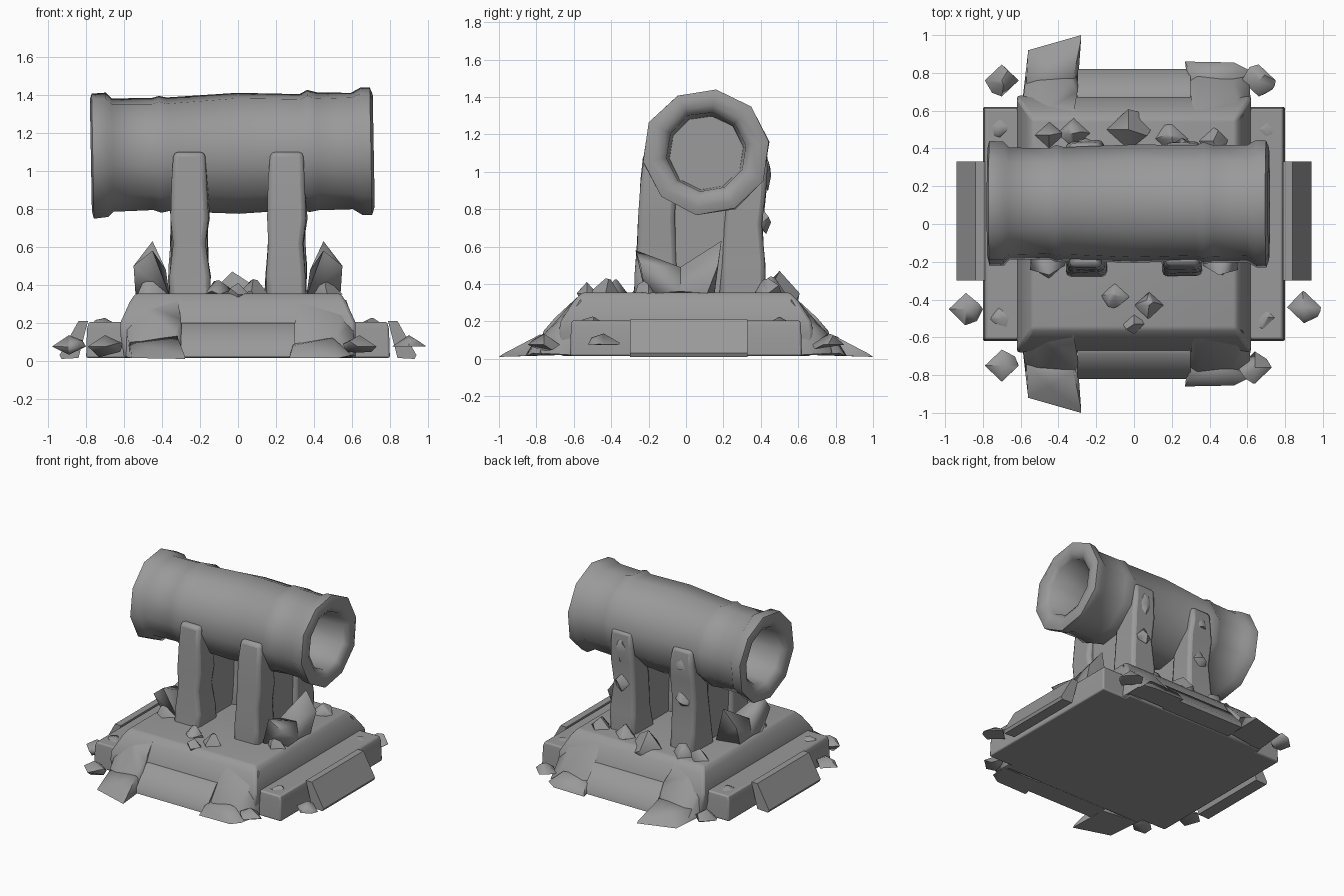
import bpy, bmesh, math, random
from mathutils import Vector, Matrix

random.seed(7)
if "Cube" in bpy.data.objects:
    bpy.data.objects.remove(bpy.data.objects["Cube"], do_unlink=True)

stone = bpy.data.materials.new("grey_stone")
stone.use_nodes = True
GREY = (0.32, 0.32, 0.32, 1)
stone.diffuse_color = GREY
stone.node_tree.nodes["Principled BSDF"].inputs["Base Color"].default_value = GREY


def finish(bm, name, angle=40, bevel=0):
    bmesh.ops.recalc_face_normals(bm, faces=bm.faces)
    me = bpy.data.meshes.new(name)
    bm.to_mesh(me)
    bm.free()
    me.materials.append(stone)
    ob = bpy.data.objects.new(name, me)
    bpy.context.collection.objects.link(ob)
    if bevel:
        mod = ob.modifiers.new("worn_edges", "BEVEL")
        mod.width, mod.segments = bevel, 2
    bpy.ops.object.select_all(action="DESELECT")
    ob.select_set(True)
    bpy.context.view_layer.objects.active = ob
    bpy.ops.object.shade_smooth_by_angle(angle=math.radians(angle))
    return ob


def stack(name, layers, bevel=0.0, jitter=0.0):
    """Closed block lofted through rectangles (cx, cy, half_x, half_y, z)."""
    bm = bmesh.new()
    rings = []
    for cx, cy, hx, hy, z in layers:
        corners = ((-1, -1), (1, -1), (1, 1), (-1, 1))
        rings.append([bm.verts.new((cx + sx * hx + random.uniform(-jitter, jitter),
                                    cy + sy * hy + random.uniform(-jitter, jitter), z))
                      for sx, sy in corners])
    for a, b in zip(rings, rings[1:]):
        for i in range(4):
            j = (i + 1) % 4
            bm.faces.new((a[i], a[j], b[j], b[i]))
    bm.faces.new(rings[0])
    bm.faces.new(rings[-1])
    return finish(bm, name, 60, bevel)


def hull(name, points, angle=50):
    bm = bmesh.new()
    for p in points:
        bm.verts.new(p)
    bmesh.ops.convex_hull(bm, input=bm.verts)
    loose = [v for v in bm.verts if not v.link_faces]
    bmesh.ops.delete(bm, geom=loose, context="VERTS")
    return finish(bm, name, angle)


def rock(name, x, y, z, sx, sy, sz):
    """Irregular chipped stone."""
    pts = []
    for i in range(5):
        d = Vector([random.gauss(0, 1) for _ in range(3)]).normalized()
        pts.append((x + d.x * sx, y + d.y * sy, z + d.z * sz))
    pts += [(x + sx, y, z), (x - sx, y, z), (x, y + sy, z), (x, y - sy, z), (x, y, z + sz)]
    return hull(name, pts)


# Stepped base
stack("base_slab", [(0, 0, .8, .62, .015), (0, 0, .795, .615, .17), (0, 0, .785, .61, .205)], 0.01)
stack("base_cross_block", [(0, 0, .6, .67, .015), (0, 0, .62, .68, .14), (0, 0, .62, .67, .2),
                           (0, 0, .57, .6, .31), (0, 0, .54, .555, .355)], 0.015)

# Fallen plates leaning on the four sides
for s, word in ((-1, "front"), (1, "back")):
    hull(word + "_panel", [(x, s * y, z) for x in (-.3, .3)
                           for y, z in ((.66, .02), (.82, .02), (.81, .06), (.69, .2), (.66, .2))])
for s, word in ((-1, "right"), (1, "left")):
    hull(word + "_panel", [(s * x, y, z) for y in (-.3, .33)
                           for x, z in ((.84, .015), (.93, .01), (.94, .03), (.84, .21), (.79, .21))])

# Barrel: lathed profile with hollow flared ends
profile = [(-.42, 0), (-.42, .20), (-.73, .215), (-.76, .25), (-.775, .3), (-.765, .335),
           (-.69, .33), (-.66, .305), (-.45, .30), (-.41, .315), (-.37, .302), (0, .32),
           (.33, .31), (.37, .325), (.42, .312), (.60, .312), (.65, .34), (.70, .34),
           (.715, .3), (.705, .25), (.68, .215), (.36, .20), (.36, 0)]
SIDES = 10
bm = bmesh.new()
rings = []
for x, r in profile:
    if r == 0:
        rings.append([bm.verts.new((x, 0, 0))] * SIDES)
        continue
    ring = []
    for i in range(SIDES):
        a = math.tau * (i + .25) / SIDES
        rr = r * random.uniform(.985, 1.015)
        ring.append(bm.verts.new((x, rr * math.cos(a), rr * math.sin(a))))
    rings.append(ring)
for a, b in zip(rings, rings[1:]):
    for i in range(SIDES):
        j = (i + 1) % SIDES
        corners = list(dict.fromkeys((a[i], a[j], b[j], b[i])))
        bm.faces.new(corners)
barrel = finish(bm, "barrel", 60)
barrel.matrix_world = Matrix.Translation((0, .108, 1.095)) @ Matrix.Rotation(-.018, 4, "Y")

# Two cradle supports: front post, rear post and the web between them
for s, word in ((-1, "right"), (1, "left")):
    x = .255 * s
    stack(word + "_front_post", [(x, -.16, .11, .12, .33), (x, -.16, .105, .115, .45),
                                 (x, -.155, .09, .1, .62), (x, -.155, .105, .1, .75),
                                 (x, -.15, .09, .095, .95), (x, -.14, .085, .085, 1.1)], .025, .008)
    stack(word + "_rear_post", [(x, .3, .11, .12, .33), (x, .31, .105, .11, .5),
                                (x, .31, .095, .1, .72), (x, .325, .1, .1, .9),
                                (x, .34, .09, .1, 1.02), (x, .34, .085, .09, 1.13)], .025, .008)
    stack(word + "_web", [(x, .1, .075, .2, .33), (x, .1, .07, .2, .95)])
    # Broken horned shard beside each support
    for y, mid, top, tag in ((-.27, -.03, .58, "front"), (.19, -.03, .63, "rear")):
        hull(f"{word}_{tag}_horn", [(s * .36, y * .8, .34), (s * .45, y, top), (s * .55, y * .9, .5),
                                    (s * .54, y * .6, .35), (s * .37, mid, .35), (s * .38, mid, .48),
                                    (s * .52, mid, .49), (s * .54, mid, .36)], 75)
    # Chips on the rear posts
    rock(word + "_post_chip", x, .41, .73, .06, .045, .07)
    rock(word + "_upper_chip", x, .42, .98, .06, .035, .1)

# Rubble slumped at the front and back: a steep bank with a low foot
for s, word in ((-1, "front"), (1, "back")):
    hull(word + "_right_bank", [(-.6, s * .6, .02), (-.59, s * .64, .2), (-.56, s * .56, .32),
                                (-.32, s * .58, .33), (-.3, s * .7, .22), (-.29, s * .8, .02),
                                (-.33, s * .76, .15), (-.57, s * .8, .03), (-.5, s * .75, .12)], 75)
    hull(word + "_right_foot", [(-.59, s * .66, .02), (-.57, s * .74, .1), (-.56, s * .92, .015),
                                (-.28, s * 1.0, .01), (-.28, s * .98, .025), (-.3, s * .7, .02),
                                (-.32, s * .78, .13), (-.45, s * .86, .07)], 75)
    hull(word + "_left_bank", [(.62, s * .6, .02), (.61, s * .64, .2), (.57, s * .56, .32),
                               (.32, s * .58, .33), (.3, s * .68, .2), (.61, s * .78, .03),
                               (.52, s * .76, .13), (.34, s * .78, .1), (.28, s * .8, .02)], 75)
    hull(word + "_left_foot", [(.61, s * .68, .02), (.6, s * .82, .03), (.53, s * .855, .015),
                               (.27, s * .86, .015), (.29, s * .82, .08), (.29, s * .7, .1),
                               (.5, s * .78, .12), (.3, s * .68, .02)], 75)

# Loose stones on the ground around the base
for i, (x, y) in enumerate(((-.70, -.75), (.64, -.76), (-.70, .76), (.66, .76),
                            (-.89, -.45), (.90, -.44))):
    rock(f"ground_stone_{i + 1}", x, y, .075, .09, .085, .06)

# Flat chunks on the lower ledge
for i, (x, y) in enumerate(((-.7, -.5), (.7, -.5), (.7, .5), (-.71, .52))):
    rock(f"ledge_chunk_{i + 1}", x, y, .185, .075, .07, .04)

# Debris half sunk into the top
debris = [(-.1, -.38, .075), (.08, -.43, .08), (0, -.53, .06), (-.45, .47, .08), (-.32, .48, .09),
          (-.03, .5, .12), (.2, .45, .09), (.42, .44, .08), (-.45, -.22, .08), (.47, -.2, .08)]
for i, (x, y, r) in enumerate(debris):
    rock(f"top_debris_{i + 1}", x, y, .35, r, r * .9, r)
